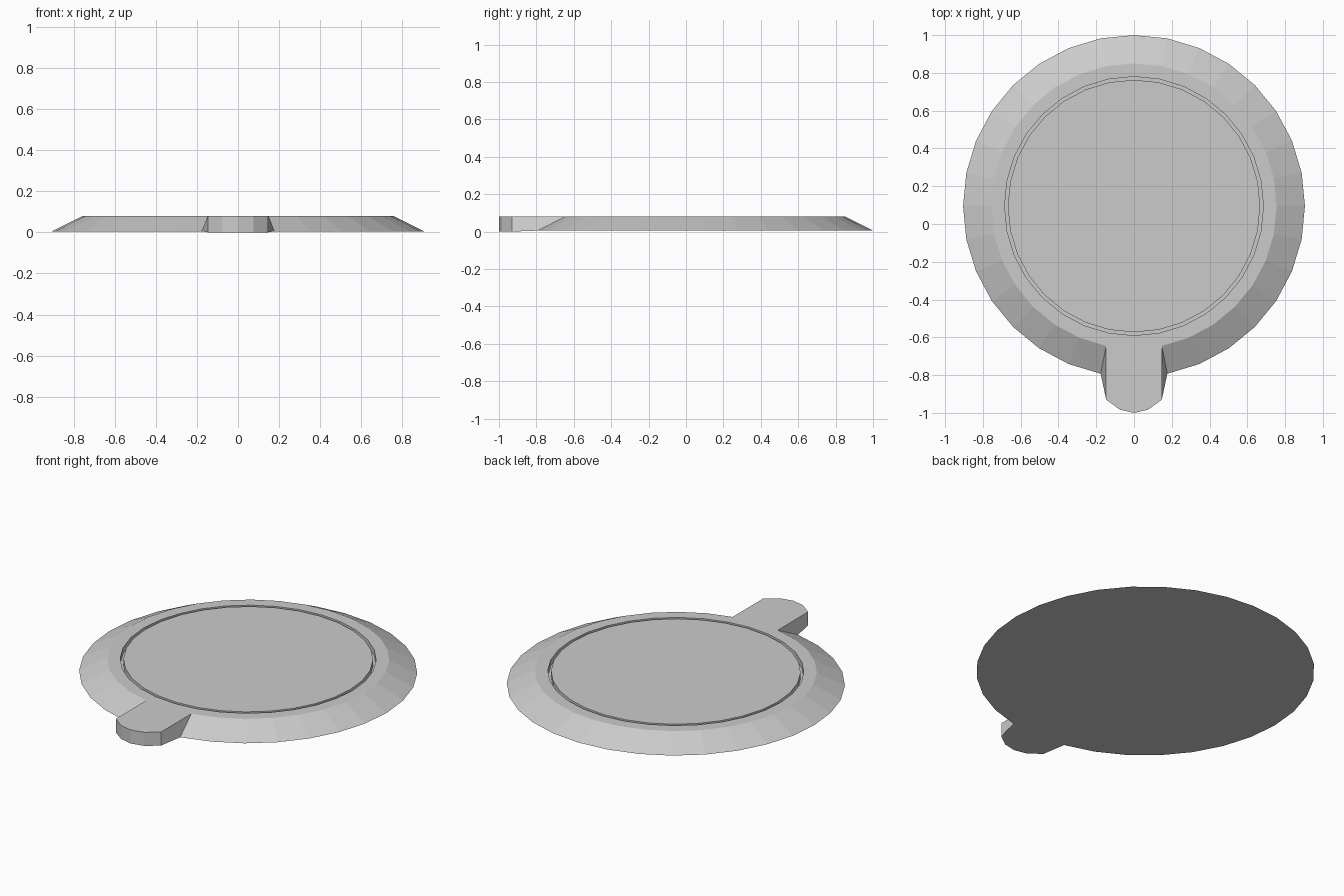
import bpy, bmesh
from math import sin, cos, pi

if "Cube" in bpy.data.objects:
    bpy.data.objects.remove(bpy.data.objects["Cube"])

SIDES = 32
CY = 0.095          # disc centre along y
TOP = 0.08
bm = bmesh.new()


def ring(r, z):
    # vertex 0 points to the front (-y), going counter-clockwise from above
    return [bm.verts.new((r * sin(2 * pi * i / SIDES), CY - r * cos(2 * pi * i / SIDES), z))
            for i in range(SIDES)]


# disc: sloped rim, flat border, narrow groove, flat centre
profile = [(0.905, 0.005), (0.755, TOP), (0.685, TOP), (0.685, 0.045),
           (0.668, 0.045), (0.668, TOP)]
rings = [ring(r, z) for r, z in profile]
for k, (a, b) in enumerate(zip(rings, rings[1:])):
    for i in range(SIDES):
        if k == 0 and i in (0, SIDES - 1):
            continue            # opening where the tab joins
        j = (i + 1) % SIDES
        bm.faces.new((a[i], a[j], b[j], b[i]))
bm.faces.new(rings[-1])
bm.faces.new(rings[0][::-1])

# tab: the two front rim facets pulled out to a rounded tip
tip = [(-0.147, -0.93), (-0.075, -0.983), (0, -1.0), (0.075, -0.983), (0.147, -0.93)]
low = [bm.verts.new((x, y, 0)) for x, y in tip]
high = [bm.verts.new((x, y, TOP)) for x, y in tip]
for i in range(4):
    bm.faces.new((low[i], low[i + 1], high[i + 1], high[i]))
rim, inner = rings[0], rings[1]
bm.faces.new((rim[-1], low[0], high[0], inner[-1]))
bm.faces.new((low[4], rim[1], inner[1], high[4]))
bm.faces.new(high + [inner[1], inner[0], inner[-1]])
bm.faces.new((low + [rim[1], rim[0], rim[-1]])[::-1])

bmesh.ops.recalc_face_normals(bm, faces=bm.faces)
mesh = bpy.data.meshes.new("lid_with_tab")
bm.to_mesh(mesh)
bm.free()
lid = bpy.data.objects.new("lid_with_tab", mesh)
bpy.context.collection.objects.link(lid)
